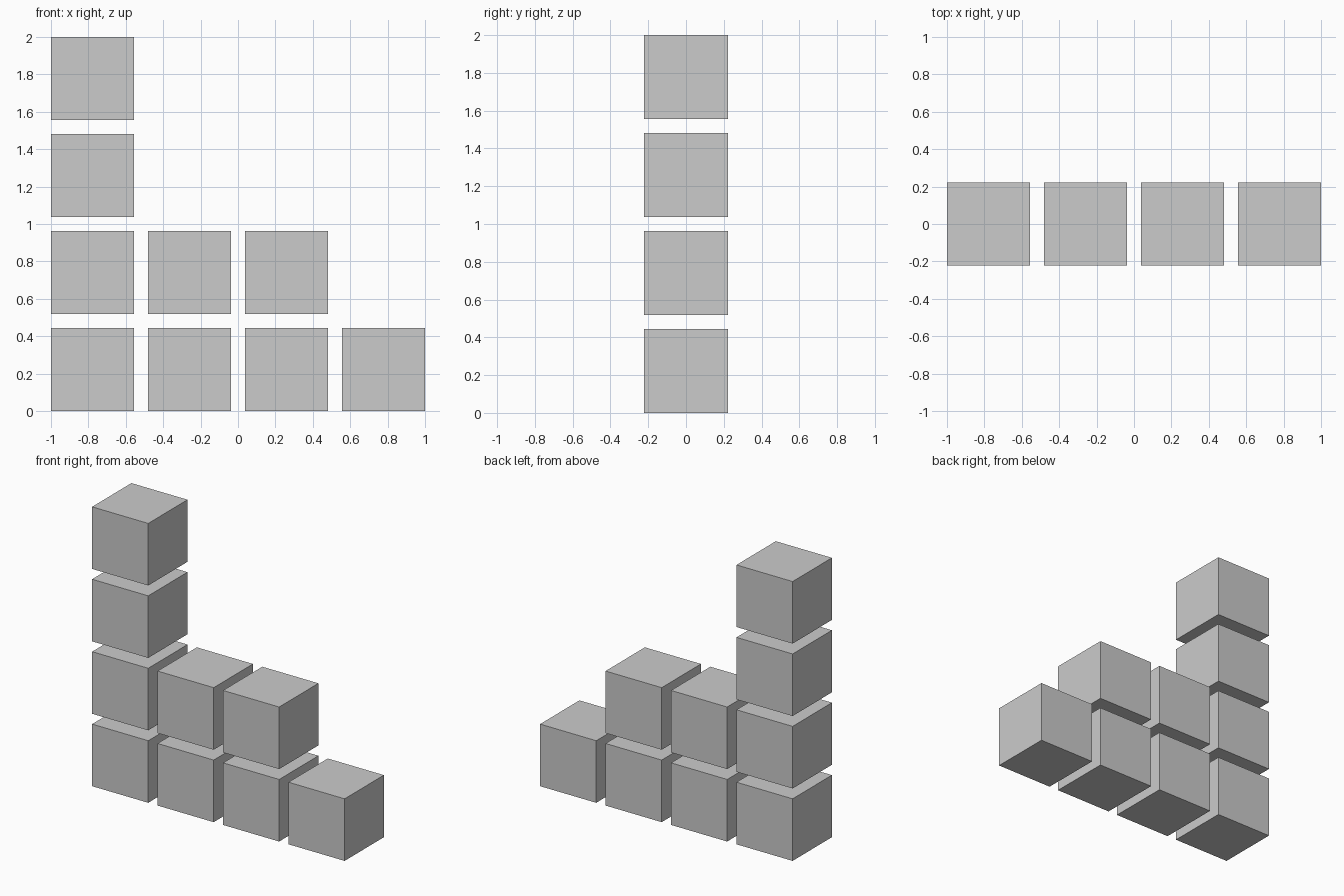
import bpy

if "Cube" in bpy.data.objects:
    bpy.data.objects.remove(bpy.data.objects["Cube"])

SIZE = 12 / 27       # cube edge
PITCH = 14 / 27      # centre-to-centre spacing
HEIGHTS = [4, 2, 2, 1]  # cubes stacked in each column, left to right


def add_cube(col, row):
    x = -1 + SIZE / 2 + col * PITCH
    z = SIZE / 2 + row * PITCH
    bpy.ops.mesh.primitive_cube_add(size=SIZE, location=(x, 0, z))
    bpy.context.object.name = f"cube_column{col + 1}_level{row + 1}"


# Separate cubes stacked in stepped columns
for col, height in enumerate(HEIGHTS):
    for row in range(height):
        add_cube(col, row)
